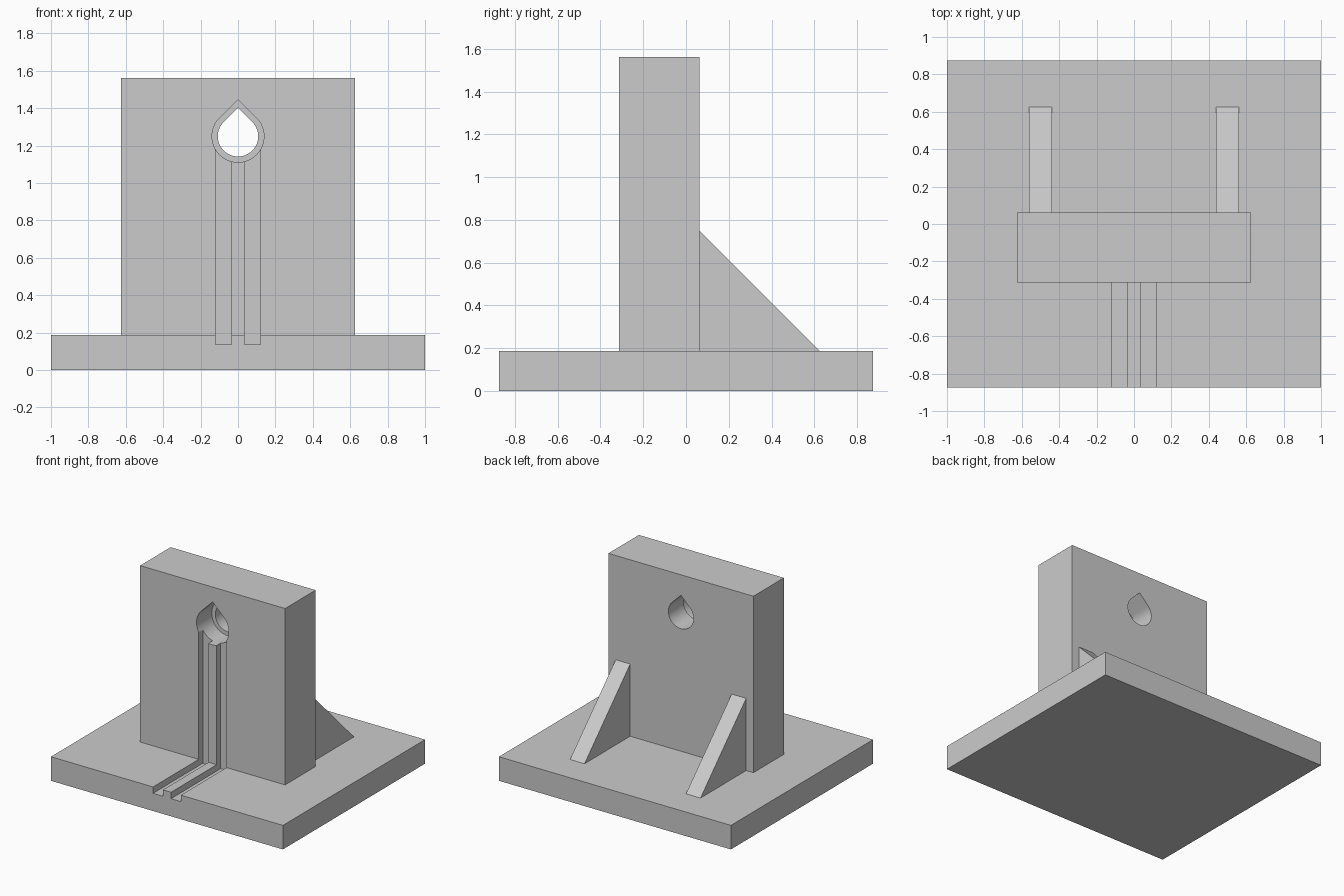
import bpy
import bmesh
from math import cos, sin, pi, radians
from mathutils import Vector

old = bpy.data.objects.get("Cube")
if old:
    bpy.data.objects.remove(old, do_unlink=True)

grey = bpy.data.materials.new("plain_grey")
grey.use_nodes = True
GREY = (0.6, 0.6, 0.6, 1)
grey.diffuse_color = GREY
grey.node_tree.nodes["Principled BSDF"].inputs["Base Color"].default_value = GREY

BASE_TOP = 0.1875
WALL_FRONT, WALL_BACK, WALL_TOP = -0.3125, 0.0625, 1.5625
BASE_FRONT = -0.875


def prism(name, profile, axis, start, end):
    """Extrude a closed profile along x (profile in y, z) or y (profile in x, z)."""
    bm = bmesh.new()
    place = (lambda a, b: (start, a, b)) if axis == "x" else (lambda a, b: (a, start, b))
    step = Vector((end - start, 0, 0)) if axis == "x" else Vector((0, end - start, 0))
    face = bm.faces.new([bm.verts.new(place(a, b)) for a, b in profile])
    out = bmesh.ops.extrude_face_region(bm, geom=[face], use_keep_orig=True)
    bmesh.ops.translate(bm, vec=step, verts=[v for v in out["geom"] if isinstance(v, bmesh.types.BMVert)])
    bmesh.ops.recalc_face_normals(bm, faces=bm.faces)
    mesh = bpy.data.meshes.new(name)
    bm.to_mesh(mesh)
    bm.free()
    mesh.materials.append(grey)
    obj = bpy.data.objects.new(name, mesh)
    bpy.context.collection.objects.link(obj)
    return obj


def rect(a0, a1, b0, b1):
    return [(a0, b0), (a1, b0), (a1, b1), (a0, b1)]


def teardrop(radius, height, steps=48):
    """Round below, with a right-angled point on top."""
    arc = [radians(135) + 1.5 * pi * i / steps for i in range(steps + 1)]
    points = [(radius * cos(t), height + radius * sin(t)) for t in arc]
    return points + [(0, height + radius * 2 ** 0.5)]


def activate(obj):
    bpy.ops.object.select_all(action="DESELECT")
    obj.select_set(True)
    bpy.context.view_layer.objects.active = obj


def cut(target, cutters):
    activate(target)
    for cutter in cutters:
        mod = target.modifiers.new("cut", "BOOLEAN")
        mod.operation, mod.solver, mod.object = "DIFFERENCE", "EXACT", cutter
        bpy.ops.object.modifier_apply(modifier=mod.name)


# Base plate and upright wall
base = prism("base_plate", rect(-1, 1, 0, BASE_TOP), "y", BASE_FRONT, -BASE_FRONT)
wall = prism("upright_wall", rect(-0.625, 0.625, BASE_TOP, WALL_TOP), "y", WALL_FRONT, WALL_BACK)

# Triangular ribs behind the wall
rib = [(WALL_BACK, BASE_TOP), (0.625, BASE_TOP), (WALL_BACK, 0.75)]
prism("left_rib", rib, "x", 0.4375, 0.5625)
prism("right_rib", rib, "x", -0.5625, -0.4375)

# Stepped teardrop hole through the wall
wide = prism("wide_hole_cutter", teardrop(0.139, 1.25), "y", WALL_FRONT - 0.1, -0.125)
narrow = prism("narrow_hole_cutter", teardrop(0.108, 1.25), "y", WALL_FRONT - 0.2, WALL_BACK + 0.1)

# Twin channels running down the wall and out across the base
depth = 0.05
channel = [(BASE_FRONT - 0.1, BASE_TOP - depth), (WALL_FRONT + depth, BASE_TOP - depth),
           (WALL_FRONT + depth, 1.2), (WALL_FRONT - 0.1, 1.2),
           (WALL_FRONT - 0.1, BASE_TOP + 0.1), (BASE_FRONT - 0.1, BASE_TOP + 0.1)]
channels = [prism("channel_cutter", channel, "x", *span) for span in ((-0.12, -0.035), (0.035, 0.12))]

cut(base, channels)
cut(wall, channels + [wide, narrow])
for cutter in channels + [wide, narrow]:
    bpy.data.objects.remove(cutter, do_unlink=True)

activate(wall)
bpy.ops.object.shade_smooth_by_angle(angle=radians(30))
